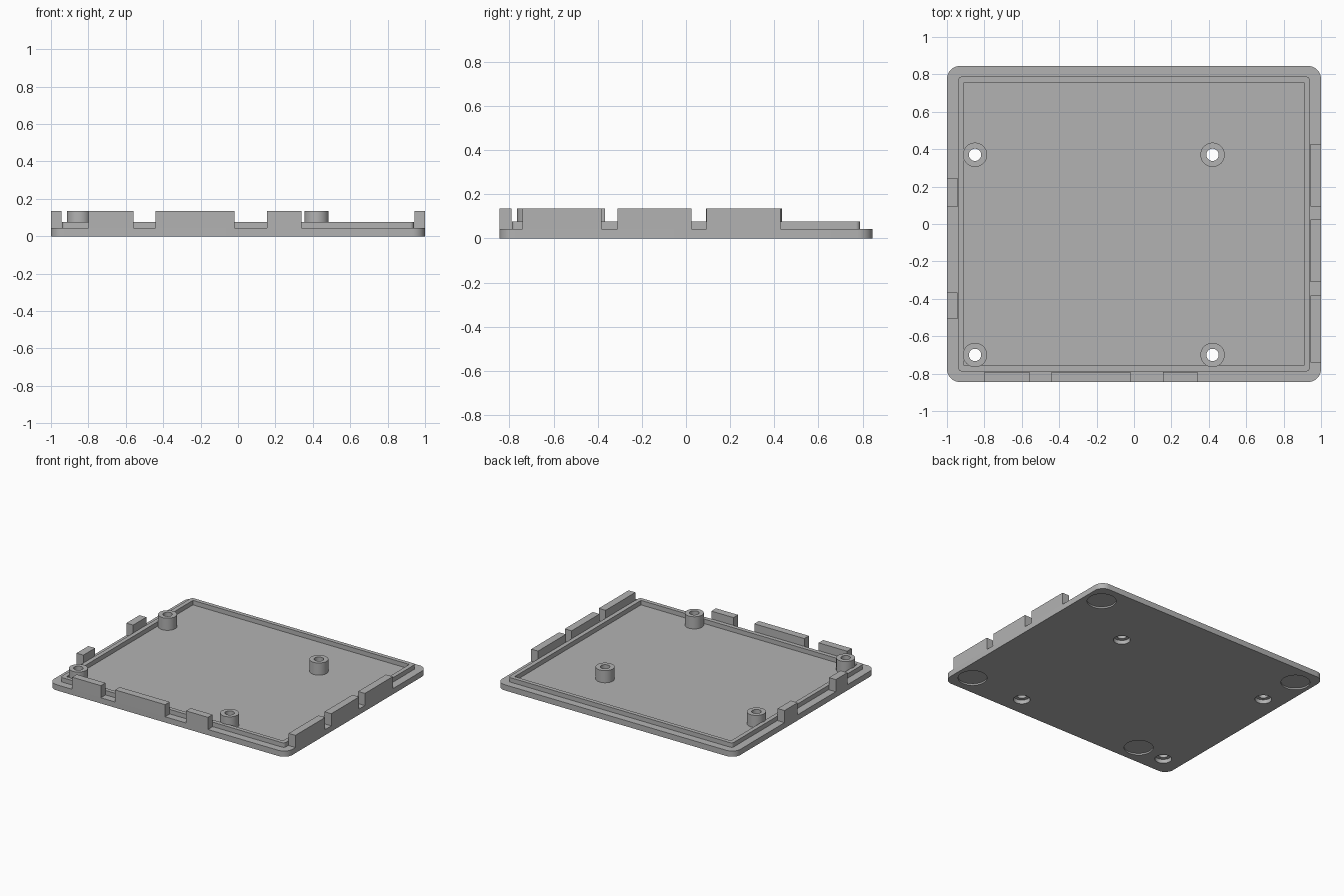
import bpy
import bmesh
from math import sin, cos, pi

if "Cube" in bpy.data.objects:
    bpy.data.objects.remove(bpy.data.objects["Cube"], do_unlink=True)

HALF_X, HALF_Y = 1.0, 0.845
FLOOR, RIM_TOP, TOP = 0.043, 0.077, 0.135

grey = bpy.data.materials.new("plain_grey")
grey.use_nodes = True
COLOUR = (0.45, 0.45, 0.45, 1)
grey.diffuse_color = COLOUR
grey.node_tree.nodes["Principled BSDF"].inputs["Base Color"].default_value = COLOUR


def circle(x, y, r, n=40):
    return [(x + r * cos(2 * pi * i / n), y + r * sin(2 * pi * i / n)) for i in range(n)]


def rounded_rect(hx, hy, r, steps=8):
    pts = []
    for q, (sx, sy) in enumerate([(1, 1), (-1, 1), (-1, -1), (1, -1)]):
        for i in range(steps + 1):
            a = pi / 2 * (q + i / steps)
            pts.append((sx * (hx - r) + r * cos(a), sy * (hy - r) + r * sin(a)))
    return pts


def prism(name, outer, z0, z1, inner=None):
    """Extrude an outline, solid or with a matching inner outline as a hole."""
    bm = bmesh.new()
    n = len(outer)

    def loop(pts, z):
        return [bm.verts.new((x, y, z)) for x, y in pts]

    def bridge(a, b):
        for i in range(n):
            j = (i + 1) % n
            bm.faces.new((a[i], a[j], b[j], b[i]))

    low, high = loop(outer, z0), loop(outer, z1)
    bridge(low, high)
    if inner:
        in_low, in_high = loop(inner, z0), loop(inner, z1)
        bridge(high, in_high)
        bridge(in_high, in_low)
        bridge(in_low, low)
    else:
        bm.faces.new(low[::-1])
        bm.faces.new(high)
    bmesh.ops.recalc_face_normals(bm, faces=bm.faces)
    mesh = bpy.data.meshes.new(name)
    bm.to_mesh(mesh)
    bm.free()
    mesh.materials.append(grey)
    obj = bpy.data.objects.new(name, mesh)
    bpy.context.collection.objects.link(obj)
    return obj


def activate(obj):
    bpy.ops.object.select_all(action="DESELECT")
    obj.select_set(True)
    bpy.context.view_layer.objects.active = obj


def smooth(obj):
    activate(obj)
    bpy.ops.object.shade_smooth_by_angle(angle=pi / 6)


def cut(target, outline, z0, z1):
    cutter = prism("cutter", outline, z0, z1)
    cutter.hide_render = True
    mod = target.modifiers.new("cut", "BOOLEAN")
    mod.operation, mod.solver, mod.object = "DIFFERENCE", "EXACT", cutter
    activate(target)
    bpy.ops.object.modifier_apply(modifier=mod.name)
    bpy.data.objects.remove(cutter, do_unlink=True)


# Base plate with screw holes, counterbores and shallow foot recesses
base = prism("base_plate", rounded_rect(HALF_X, HALF_Y, 0.07), 0, FLOOR)
posts = [(x, y) for x in (-0.85, 0.42) for y in (-0.70, 0.37)]
for x, y in posts:
    cut(base, circle(x, y, 0.033), -0.1, 0.1)
    cut(base, circle(x, y, 0.058), -0.1, 0.03)
for x, y in [(0.87, 0.69), (-0.87, 0.69), (0.87, -0.69), (-0.62, -0.69)]:
    cut(base, circle(x, y, 0.1), -0.1, 0.012)
smooth(base)

# Locating rim
smooth(prism("locating_rim", rounded_rect(0.94, 0.788, 0.02), FLOOR, RIM_TOP,
             rounded_rect(0.908, 0.757, 0.002)))

# Hollow screw posts
for x, y in posts:
    smooth(prism("screw_post", circle(x, y, 0.065), FLOOR, TOP, circle(x, y, 0.033)))


# Upright wall tabs along three edges
def tab(name, x0, x1, y0, y1):
    prism(name, [(x0, y0), (x1, y0), (x1, y1), (x0, y1)], FLOOR, TOP)


for a, b in [(-0.80, -0.56), (-0.44, -0.02), (0.155, 0.34)]:
    tab("front_tab", a, b, -HALF_Y, -0.79)
for a, b in [(-0.74, -0.383), (-0.31, 0.025), (0.093, 0.427)]:
    tab("left_tab", 0.943, HALF_X, a, b)
for a, b in [(-0.507, -0.367), (0.09, 0.247)]:
    tab("right_tab", -HALF_X, -0.943, a, b)
